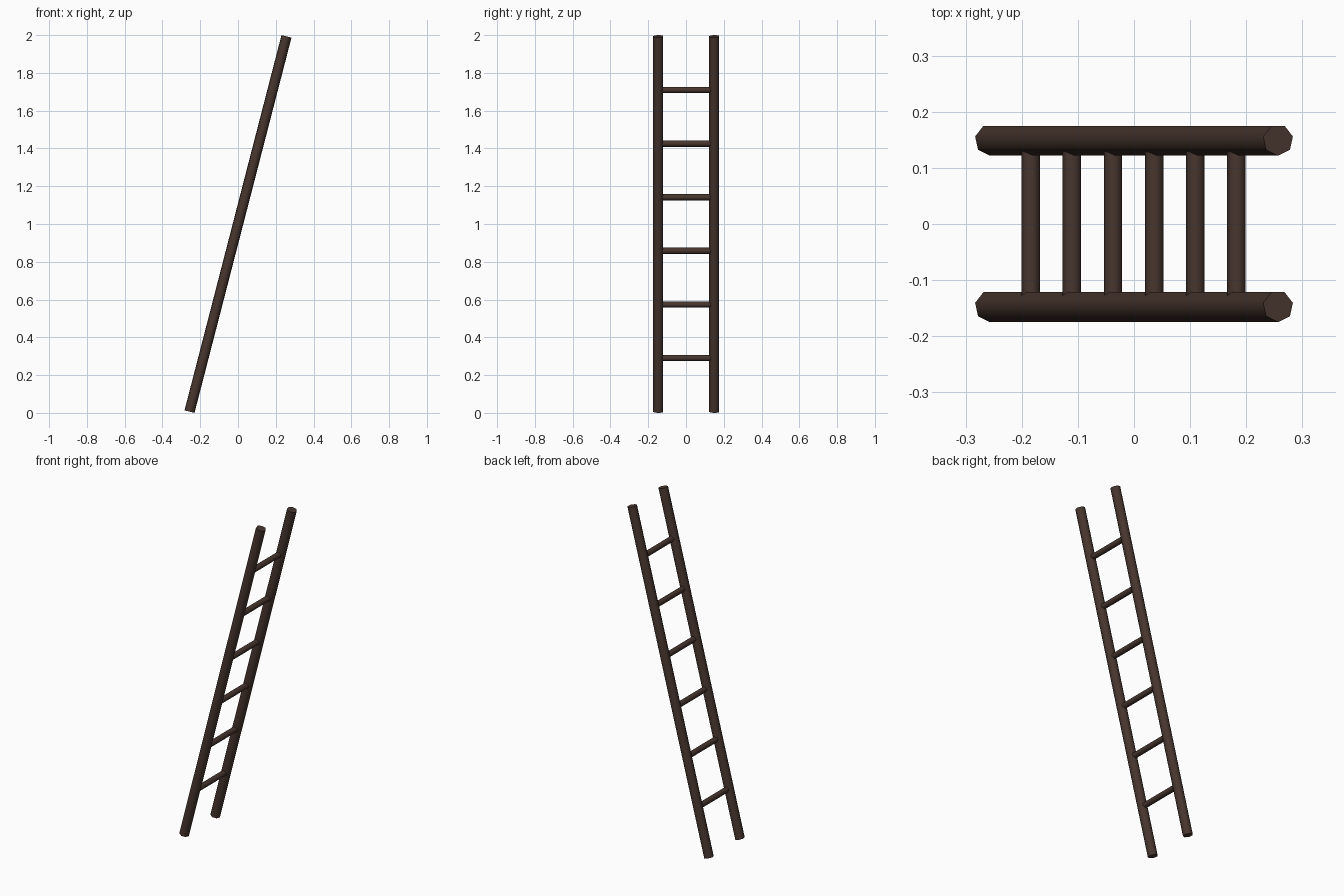
import bpy, bmesh, math
from mathutils import Matrix

cube = bpy.data.objects.get("Cube")
if cube:
    bpy.data.objects.remove(cube, do_unlink=True)

SIDES = 7
LENGTH = 2.052
RUNGS = 6
SPACING = 0.2965
Y_MID = 0.0014
LEAN = Matrix.Translation((0, 0, 1)) @ Matrix.Rotation(math.radians(14.49), 4, "Y")

wood = bpy.data.materials.new("dark brown wood")
wood.use_nodes = True
colour = (0.063, 0.036, 0.027, 1)
wood.diffuse_color = colour
wood.node_tree.nodes["Principled BSDF"].inputs["Base Color"].default_value = colour


def pole(name, radius, length, matrix):
    """Seven-sided pole along local z, with one corner towards local +y."""
    mesh = bpy.data.meshes.new(name)
    bm = bmesh.new()
    bmesh.ops.create_cone(bm, cap_ends=True, segments=SIDES, radius1=radius,
                          radius2=radius, depth=length)
    bm.transform(LEAN @ matrix)
    bm.to_mesh(mesh)
    bm.free()
    mesh.materials.append(wood)
    obj = bpy.data.objects.new(name, mesh)
    bpy.context.collection.objects.link(obj)
    bpy.ops.object.select_all(action="DESELECT")
    obj.select_set(True)
    bpy.context.view_layer.objects.active = obj
    bpy.ops.object.shade_smooth_by_angle(angle=math.radians(60))


# Side rails, corner turned to the front
for name, side in (("front_rail", -1), ("back_rail", 1)):
    place = Matrix.Translation((0, Y_MID + side * SPACING / 2, 0))
    pole(name, 0.028, LENGTH, place @ Matrix.Rotation(math.pi, 4, "Z"))

# Evenly spaced rungs, ends buried in the rails
for i in range(1, RUNGS + 1):
    along = LENGTH * (i / (RUNGS + 1) - 0.5)
    place = Matrix.Translation((0, Y_MID, along))
    pole(f"rung_{i}", 0.0172, SPACING, place @ Matrix.Rotation(math.pi / 2, 4, "X"))
